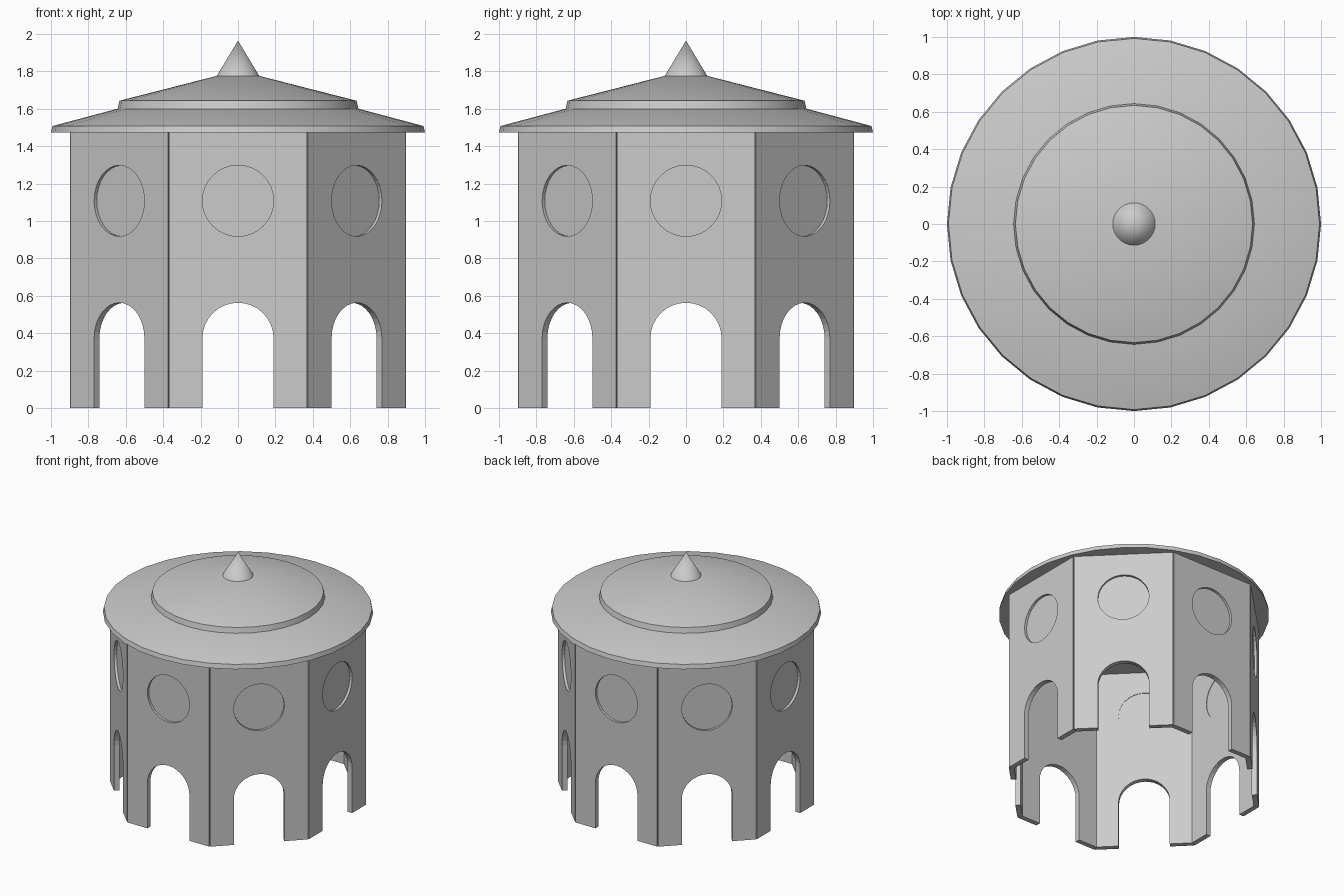
import bpy, bmesh, math
from mathutils import Matrix, Vector

cube = bpy.data.objects.get("Cube")
if cube:
    bpy.data.objects.remove(cube)

stone = bpy.data.materials.new("plain_grey")
stone.use_nodes = True
grey = (0.6, 0.6, 0.6, 1)
stone.diffuse_color = grey
stone.node_tree.nodes["Principled BSDF"].inputs["Base Color"].default_value = grey

SIDES, APOTHEM, WALL, HEIGHT = 8, 0.898, 0.04, 1.475
HALF_TAN = math.tan(math.pi / SIDES)
OPEN_R, SPRING, WINDOW_Z, RECESS = 0.19, 0.373, 1.108, 0.02


def add_object(name, bm, smooth=False):
    mesh = bpy.data.meshes.new(name)
    bmesh.ops.recalc_face_normals(bm, faces=bm.faces)
    bm.to_mesh(mesh)
    bm.free()
    mesh.materials.append(stone)
    obj = bpy.data.objects.new(name, mesh)
    bpy.context.collection.objects.link(obj)
    if smooth:
        bpy.ops.object.select_all(action='DESELECT')
        obj.select_set(True)
        bpy.context.view_layer.objects.active = obj
        bpy.ops.object.shade_smooth_by_angle(angle=math.radians(30))
    return obj


def arc(z, start, end, steps):
    angles = [start + (end - start) * i / steps for i in range(steps + 1)]
    return [(OPEN_R * math.cos(a), z + OPEN_R * math.sin(a)) for a in angles]


def panel_bmesh():
    """One wall panel: arched doorway and round window, mitred at the ends."""
    half = APOTHEM * HALF_TAN
    outline = [(-half, 0), (-half, HEIGHT), (half, HEIGHT), (half, 0),
               (OPEN_R, 0)] + arc(SPRING, 0, math.pi, 16) + [(-OPEN_R, 0)]
    hole = arc(WINDOW_Z, 0, 2 * math.pi, 32)[:-1]
    bm = bmesh.new()
    edges = []
    for loop in (outline, hole):
        verts = [bm.verts.new((x, -APOTHEM, z)) for x, z in loop]
        edges += [bm.edges.new((a, b)) for a, b in zip(verts, verts[1:] + verts[:1])]
    bmesh.ops.triangle_fill(bm, edges=edges, use_beauty=True)
    front = list(bm.faces)
    back = bmesh.ops.extrude_face_region(bm, geom=front, use_keep_orig=True)
    for v in back["geom"]:
        if isinstance(v, bmesh.types.BMVert):
            v.co.y += WALL
    for v in bm.verts:
        if abs(v.co.x) > half - 0.01:
            # outer corners are eased slightly to leave a seam
            width = -v.co.y * HALF_TAN - (0.003 if v.co.y < -APOTHEM + 0.01 else 0)
            v.co.x = math.copysign(width, v.co.x)
    return bm


def pane_bmesh():
    """Blind disc closing the round window."""
    depth = WALL - RECESS - 0.004
    bm = bmesh.new()
    bmesh.ops.create_cone(
        bm, cap_ends=True, segments=32, radius1=OPEN_R, radius2=OPEN_R, depth=depth,
        matrix=Matrix.Translation(Vector((0, -APOTHEM + RECESS + depth / 2, WINDOW_Z)))
        @ Matrix.Rotation(math.pi / 2, 4, 'X'))
    return bm


# Eight walls, each with its window disc
for i in range(SIDES):
    turn = Matrix.Rotation(2 * math.pi * i / SIDES, 4, 'Z')
    for name, make in (("wall_panel", panel_bmesh), ("window_disc", pane_bmesh)):
        bm = make()
        bm.transform(turn)
        add_object(f"{name}_{i + 1}", bm)


def turned(name, profile, segments=32):
    """Solid of revolution from (radius, z) points, closed at both ends."""
    bm = bmesh.new()
    pts = [(0, profile[0][1])] + profile
    verts = [bm.verts.new((r, 0, z)) for r, z in pts]
    edges = [bm.edges.new(pair) for pair in zip(verts, verts[1:])]
    bmesh.ops.spin(bm, geom=verts + edges, cent=(0, 0, 0), axis=(0, 0, 1),
                   angle=2 * math.pi, steps=segments)
    bmesh.ops.remove_doubles(bm, verts=bm.verts, dist=0.0005)
    return add_object(name, bm, smooth=True)


# Two-tier roof and pointed finial
turned("lower_roof", [(1.0, 1.472), (0.992, 1.508), (0.645, 1.6), (0, 1.6)])
turned("upper_roof", [(0.645, 1.595), (0.634, 1.643), (0, 1.805)])
turned("finial", [(0.12, 1.765), (0, 1.965)])
